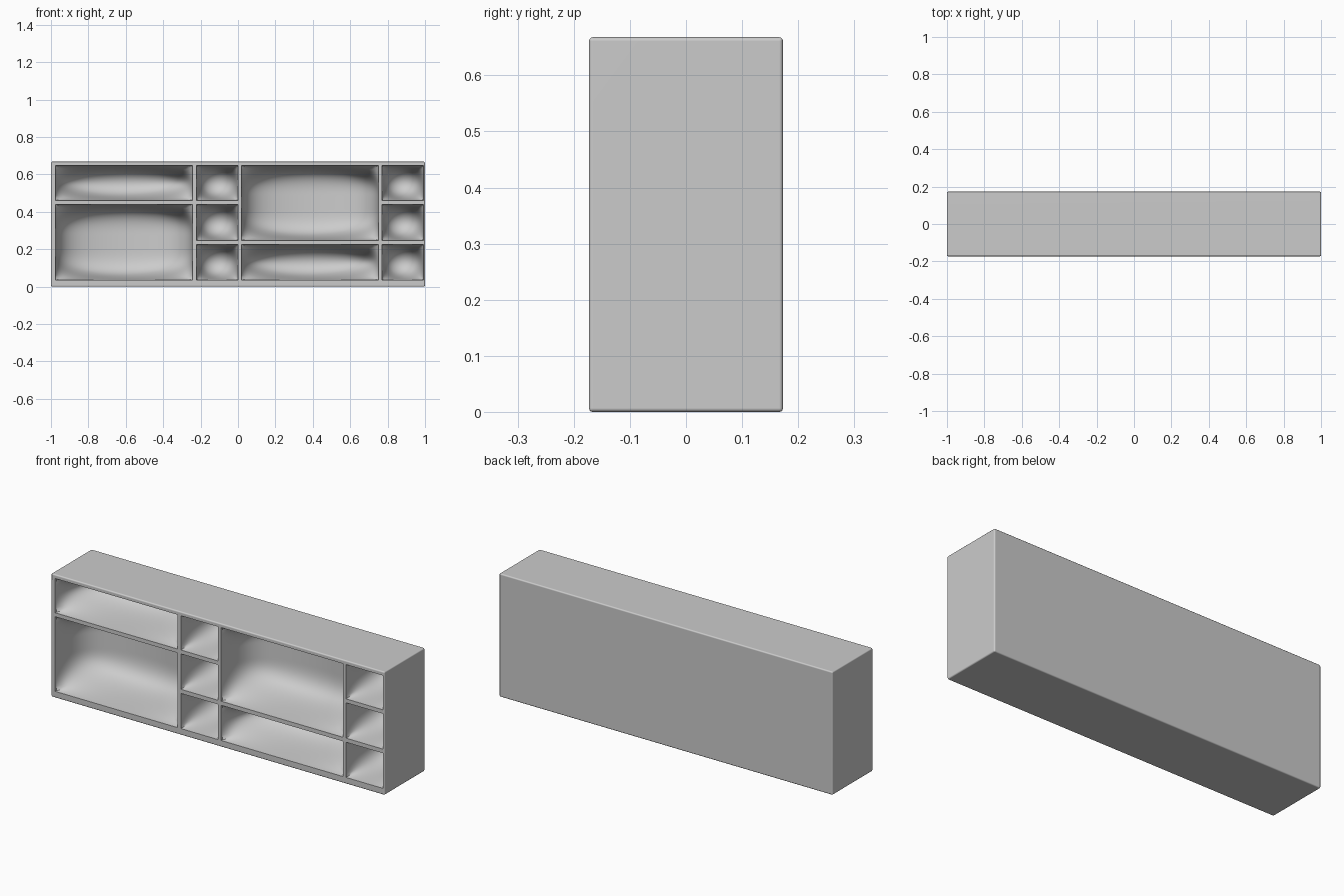
import bpy
import bmesh

old = bpy.data.objects.get("Cube")
if old:
    bpy.data.objects.remove(old, do_unlink=True)

WIDTH, DEPTH, HEIGHT = 2.0, 0.346, 0.668
FRONT = -DEPTH / 2
POCKET_BACK = 0.15

# Opening limits of each column and row
COLUMNS = [(-0.975, -0.243), (-0.222, 0.0), (0.02, 0.752), (0.769, 0.991)]
ROWS = [(0.035, 0.226), (0.248, 0.44), (0.461, 0.647)]

# Compartments: column, first row, last row
POCKETS = [(0, 0, 1), (0, 2, 2), (2, 0, 0), (2, 1, 2)]
POCKETS += [(col, row, row) for col in (1, 3) for row in range(3)]

grey = bpy.data.materials.new("light_grey")
grey.use_nodes = True
colour = (0.6, 0.6, 0.6, 1)
grey.diffuse_color = colour
grey.node_tree.nodes["Principled BSDF"].inputs["Base Color"].default_value = colour


def add_object(name, bm):
    mesh = bpy.data.meshes.new(name)
    bmesh.ops.recalc_face_normals(bm, faces=bm.faces)
    bm.to_mesh(mesh)
    bm.free()
    mesh.materials.append(grey)
    obj = bpy.data.objects.new(name, mesh)
    bpy.context.collection.objects.link(obj)
    return obj


def box(x0, x1, y0, y1, z0, z1):
    bm = bmesh.new()
    bmesh.ops.create_cube(bm, size=1)
    for v in bm.verts:
        v.co.x = x1 if v.co.x > 0 else x0
        v.co.y = y1 if v.co.y > 0 else y0
        v.co.z = z1 if v.co.z > 0 else z0
    return bm


def slice_at(bm, point, normal):
    bmesh.ops.bisect_plane(bm, geom=bm.verts[:] + bm.edges[:] + bm.faces[:],
                           plane_co=point, plane_no=normal)


# Pocket shape: crisp rectangular mouth that softens into a rounded back
def pocket(col, first, last):
    x0, x1 = COLUMNS[col]
    bm = box(x0, x1, FRONT - 0.1, POCKET_BACK, ROWS[first][0], ROWS[last][1])
    mouth = FRONT + 0.012
    slice_at(bm, (0, mouth, 0), (0, 1, 0))
    if last > first:
        for z in (ROWS[first][1], ROWS[last][0]):
            slice_at(bm, (0, 0, z), (0, 0, 1))
    crease = bm.edges.layers.float.new("crease_edge")
    for e in bm.edges:
        if all(v.co.y < mouth + 0.001 for v in e.verts):
            e[crease] = 1.0
    obj = add_object("pocket_cutter", bm)
    obj.hide_render = True
    sub = obj.modifiers.new("round_back", 'SUBSURF')
    sub.levels = sub.render_levels = 4
    return obj


# Cabinet body with finely rounded outer edges
bm = box(-WIDTH / 2, WIDTH / 2, FRONT, -FRONT, 0, HEIGHT)
bmesh.ops.bevel(bm, geom=bm.edges[:], offset=0.007, segments=3,
                profile=0.5, affect='EDGES')
cabinet = add_object("shelf_cabinet", bm)

# Carve the compartments
cutters = [pocket(*p) for p in POCKETS]
for cutter in cutters:
    cut = cabinet.modifiers.new("compartment", 'BOOLEAN')
    cut.operation = 'DIFFERENCE'
    cut.solver = 'EXACT'
    cut.object = cutter

bpy.context.view_layer.update()
graph = bpy.context.evaluated_depsgraph_get()
carved = bpy.data.meshes.new_from_object(cabinet.evaluated_get(graph))
cabinet.modifiers.clear()
cabinet.data = carved
carved.name = "shelf_cabinet"
carved.materials.clear()
carved.materials.append(grey)
for poly in carved.polygons:
    poly.material_index = 0
for cutter in cutters:
    bpy.data.objects.remove(cutter, do_unlink=True)

# Smooth curves, sharp rims, flat outer panels
bpy.ops.object.select_all(action='DESELECT')
cabinet.select_set(True)
bpy.context.view_layer.objects.active = cabinet
bpy.ops.object.shade_smooth_by_angle(angle=0.7)
flat = cabinet.modifiers.new("even_panels", 'WEIGHTED_NORMAL')
flat.keep_sharp = True
